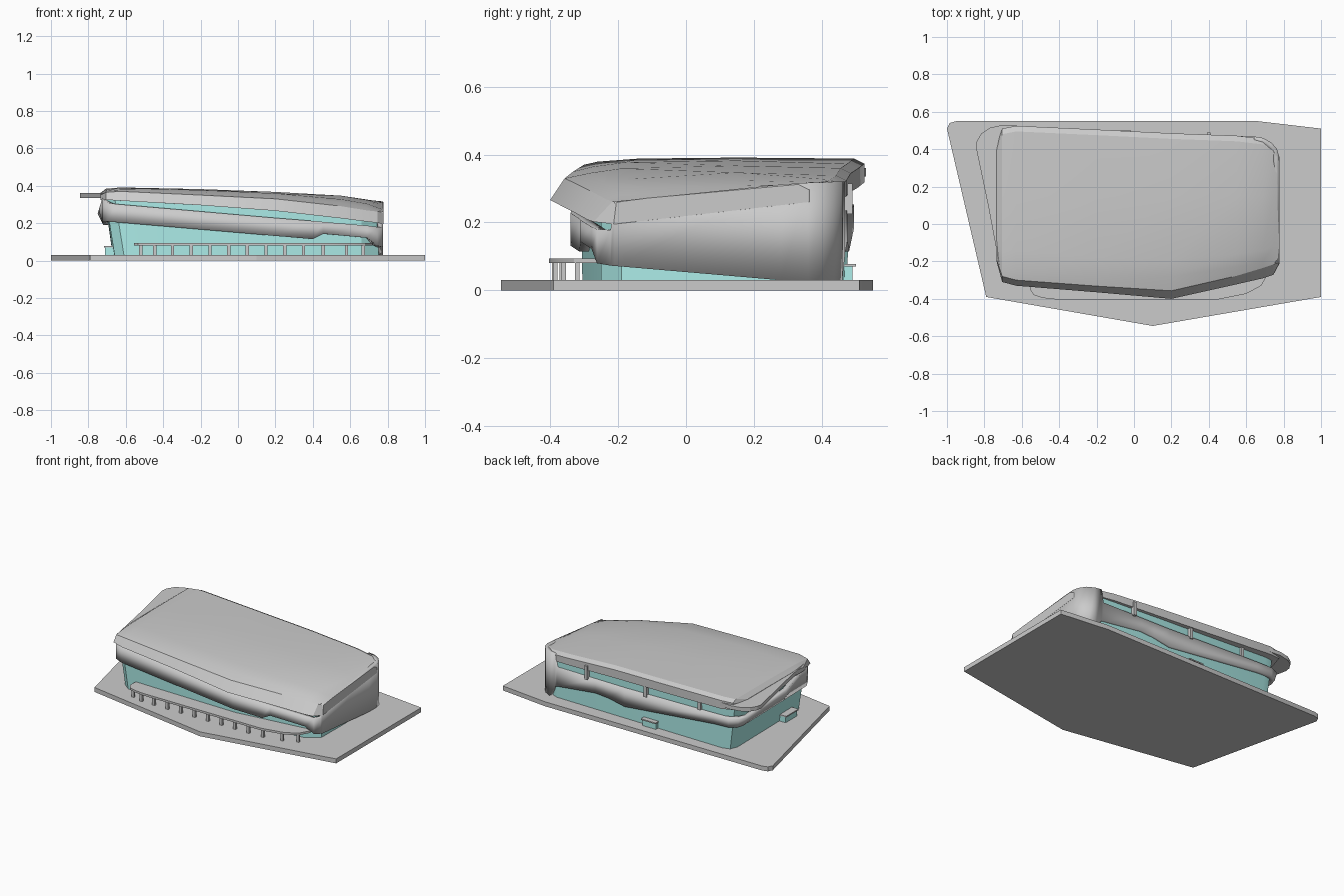
import bpy, bmesh
from math import radians

glass_mat = bpy.data.materials.new("teal_glass")
glass_mat.diffuse_color = (0.42, 0.85, 0.82, 1)


def finish(name, bm, mat=None):
    bmesh.ops.recalc_face_normals(bm, faces=bm.faces)
    me = bpy.data.meshes.new(name)
    bm.to_mesh(me)
    bm.free()
    ob = bpy.data.objects.new(name, me)
    bpy.context.collection.objects.link(ob)
    if mat:
        me.materials.append(mat)
    bpy.ops.object.select_all(action='DESELECT')
    ob.select_set(True)
    bpy.context.view_layer.objects.active = ob
    bpy.ops.object.shade_smooth_by_angle(angle=radians(18))
    return ob


def loft(name, rings, mat=None):
    """Skin closed rings of equal length and cap both ends."""
    bm = bmesh.new()
    vs = [[bm.verts.new(p) for p in r] for r in rings]
    n = len(vs[0])
    for a, b in zip(vs, vs[1:]):
        for i in range(n):
            j = (i + 1) % n
            bm.faces.new((a[i], a[j], b[j], b[i]))
    caps = [bm.faces.new(vs[0]), bm.faces.new(vs[-1])]
    bmesh.ops.triangulate(bm, faces=caps)
    return finish(name, bm, mat)


def slab(name, outline, z0, z1, mat=None):
    return loft(name, [[(x, y, z) for x, y in outline] for z in (z0, z1)], mat)


def box(name, x, y, z, sx, sy, sz, mat=None):
    o = [(x - sx/2, y - sy/2), (x + sx/2, y - sy/2), (x + sx/2, y + sy/2), (x - sx/2, y + sy/2)]
    return slab(name, o, z - sz/2, z + sz/2, mat)


# Ground plinth
slab("base_slab", [(-1, .51), (-.985, .54), (-.95, .55), (.66, .55), (1, .51),
                   (1, -.39), (.1, -.545), (-.79, -.39)], 0, .03)

# Glass body: foot outline and top outline (leans outwards at the left)
foot = [(-.66, -.25), (-.61, -.29), (.2, -.305), (.66, -.25), (.75, -.19),
        (.755, .35), (.72, .42), (.64, .455), (-.6, .475), (-.65, .46), (-.67, .41)]
head = [(-.71, -.25, .345), (-.66, -.29, .34), (.2, -.31, .29), (.66, -.25, .235), (.75, -.19, .22),
        (.755, .35, .28), (.72, .42, .285), (.64, .455, .29), (-.63, .48, .345),
        (-.69, .465, .345), (-.715, .41, .345)]
loft("glass_body", [[(x, y, .03) for x, y in foot], head], glass_mat)

# Wrapping wall band: x, y, bottom z, top z, outward lean of the top in x
band = [(-.72, .42, .19, .25, -.03), (-.725, .0, .2, .27, -.02), (-.725, -.24, .205, .335, 0),
        (-.70, -.29, .208, .31, 0), (-.65, -.31, .205, .302, 0), (.2, -.34, .132, .228, 0),
        (.40, -.315, .115, .212, 0), (.455, -.31, .143, .207, 0), (.69, -.278, .122, .187, 0),
        (.745, -.262, .08, .18, 0), (.77, -.222, .073, .178, 0), (.775, -.21, .072, .262, 0),
        (.776, .28, .03, .312, 0), (.776, .36, .03, .317, 0), (.765, .40, .03, .317, 0),
        (.735, .435, .03, .32, 0), (.69, .46, .03, .32, 0), (.645, .468, .105, .32, 0),
        (.63, .468, .11, .235, 0), (.34, .475, .145, .235, 0), (.24, .477, .138, .235, 0),
        (.12, .48, .115, .235, 0), (-.55, .495, .185, .25, 0), (-.66, .495, .19, .252, 0),
        (-.705, .47, .19, .252, -.02)]
bm = bmesh.new()
cols = [(bm.verts.new((x, y, a)), bm.verts.new((x + d, y, b))) for x, y, a, b, d in band]
for p, q in zip(cols, cols[1:] + cols[:1]):
    bm.faces.new((p[0], q[0], q[1], p[1]))
wall = finish("wall_band", bm)
sol = wall.modifiers.new("thickness", 'SOLIDIFY')
sol.thickness = .03
sol.offset = -1

# Roof: y-z section at each x station
# x, fascia bottom y z, fascia top y z, slope y z, ridge y z, centre z, back y z, back bottom z
stations = [
    (-.735, -.20, .325, -.19, .350, -.15, .355, -.08, .360, .362, .42, .362, .325),
    (-.705, -.31, .325, -.28, .365, -.23, .372, -.15, .378, .384, .51, .385, .325),
    (-.63, -.33, .320, -.30, .370, -.26, .379, -.14, .388, .391, .525, .388, .318),
    (-.20, -.365, .296, -.332, .350, -.275, .364, -.18, .377, .382, .505, .373, .302),
    (.20, -.40, .266, -.357, .330, -.28, .346, -.19, .359, .367, .485, .360, .29),
    (.55, -.322, .226, -.277, .291, -.23, .310, -.16, .328, .347, .472, .338, .277),
    (.69, -.29, .208, -.235, .268, -.20, .282, -.14, .304, .324, .455, .326, .27),
    (.745, -.272, .202, -.216, .262, -.19, .270, -.12, .284, .308, .42, .318, .265),
    (.777, -.213, .195, -.205, .259, -.18, .263, -.11, .272, .294, .36, .312, .26)]
rings = []
for x, yb, zb, yt, zt, ym, zm, yr, zr, zc, yk, zk, kb in stations:
    rings.append([(x, yb, zb), (x, yt, zt), (x, ym, zm), (x, yr, zr), (x, .15, zc),
                  (x, yk - .03, zk), (x, yk, zk - .015), (x, yk, kb)])
loft("roof_shell", rings)

# Side eave fin, widening towards the back-left corner
slab("side_eave", [(-.72, -.22), (-.78, .1), (-.845, .41), (-.84, .445), (-.815, .485),
                   (-.77, .515), (-.70, .53), (-.62, .525), (-.62, -.1)], .335, .36)

# Front entrance canopy with its row of posts
edge = [(-.555, -.35), (-.535, -.38), (-.49, -.395), (-.42, -.403), (.45, -.403), (.60, -.373),
        (.68, -.33), (.72, -.26)]
slab("front_canopy", edge + [(.6, -.22), (-.55, -.25)], .08, .094)
posts = [(-.52, -.365), (-.445, -.385)] + [(-.35 + .1*i, -.388) for i in range(8)] \
    + [(.455, -.385), (.58, -.36), (.67, -.32)]
for i, (x, y) in enumerate(posts):
    box(f"canopy_post_{i}", x, y, .055, .018, .014, .054)

# Mullions in the back window strip
for i, x in enumerate((.40, -.04, -.44)):
    box(f"back_mullion_{i}", x, .478, .27, .02, .025, .09)

# Small projecting porches at the left side and the back
box("left_porch", -.68, -.1, .05, .06, .12, .04, glass_mat)
box("left_porch_roof", -.685, -.1, .073, .065, .13, .008)
box("back_porch", -.07, .475, .05, .1, .03, .04, glass_mat)
box("back_porch_roof", -.07, .48, .074, .11, .04, .008)
